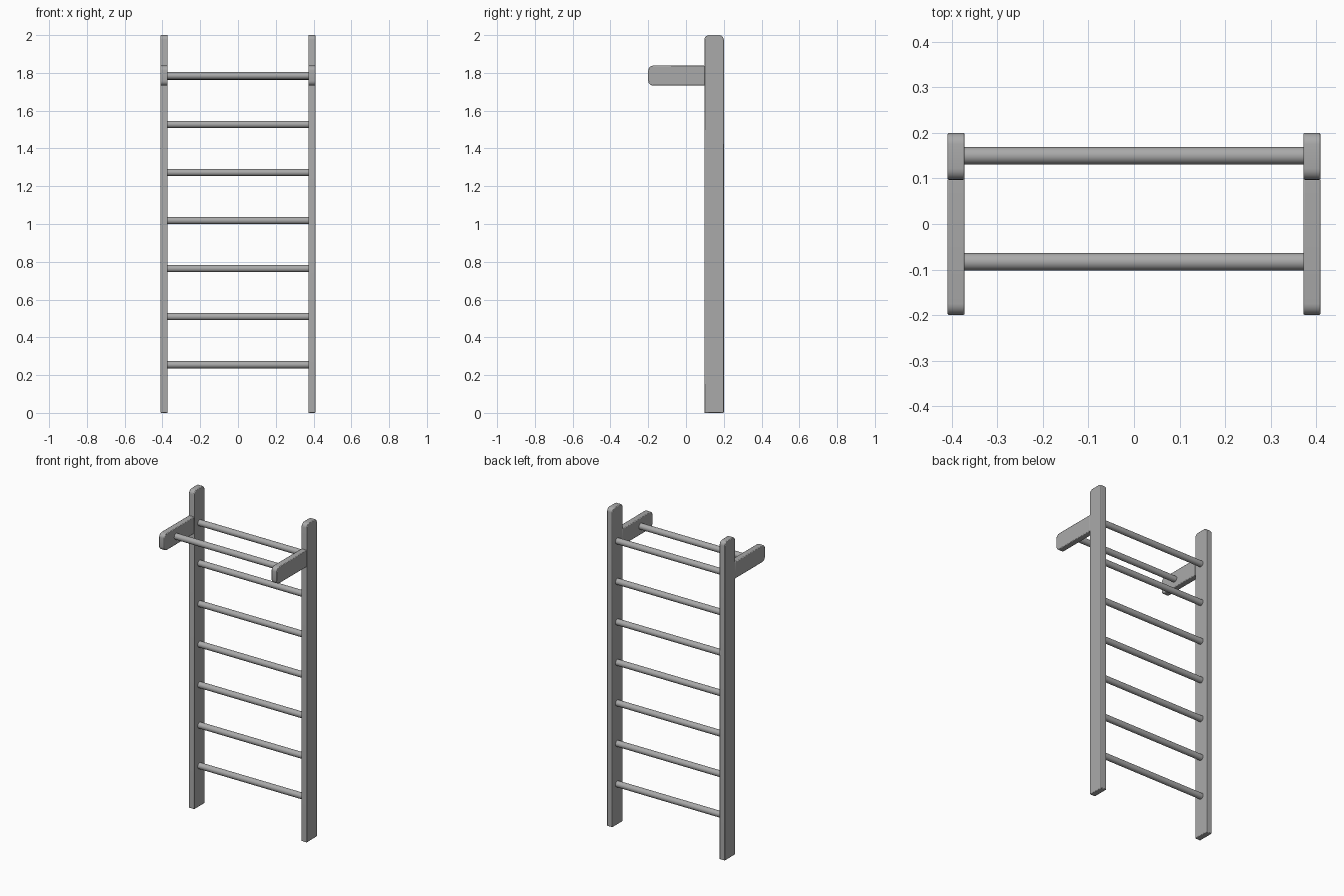
import bpy, bmesh, math
from mathutils import Matrix

if "Cube" in bpy.data.objects:
    bpy.data.objects.remove(bpy.data.objects["Cube"], do_unlink=True)

grey = bpy.data.materials.new("plain grey")
grey.use_nodes = True
GREY = (0.4, 0.4, 0.4, 1)
grey.diffuse_color = GREY
grey.node_tree.nodes["Principled BSDF"].inputs["Base Color"].default_value = GREY


def finish(bm, name):
    mesh = bpy.data.meshes.new(name)
    bm.to_mesh(mesh)
    bm.free()
    mesh.materials.append(grey)
    obj = bpy.data.objects.new(name, mesh)
    bpy.context.collection.objects.link(obj)
    bpy.ops.object.select_all(action='DESELECT')
    obj.select_set(True)
    bpy.context.view_layer.objects.active = obj
    bpy.ops.object.shade_smooth_by_angle(angle=math.radians(40))
    return obj


def board(name, x, y0, y1, z0, z1, is_rounded):
    """Flat board whose corner edges chosen by is_rounded(y, z) are rounded."""
    bm = bmesh.new()
    size = Matrix.Diagonal((0.038, y1 - y0, z1 - z0, 1))
    place = Matrix.Translation((x, (y0 + y1) / 2, (z0 + z1) / 2))
    bmesh.ops.create_cube(bm, size=1, matrix=place @ size)
    corners = [e for e in bm.edges
               if abs(e.verts[0].co.x - e.verts[1].co.x) > 0.01
               and is_rounded(e.verts[0].co.y, e.verts[0].co.z)]
    bmesh.ops.bevel(bm, geom=corners, offset=0.025, segments=5,
                    profile=0.5, affect='EDGES')
    obj = finish(bm, name)
    # Slightly softened edges
    soft = obj.modifiers.new("soft edges", 'BEVEL')
    soft.width = 0.004
    soft.segments = 2
    soft.limit_method = 'ANGLE'
    soft.angle_limit = math.radians(50)


def rung(name, y, z):
    bm = bmesh.new()
    bmesh.ops.create_cone(bm, cap_ends=True, segments=24, radius1=0.019,
                          radius2=0.019, depth=0.76,
                          matrix=Matrix.Translation((0, y, z))
                          @ Matrix.Rotation(math.pi / 2, 4, 'Y'))
    finish(bm, name)


# Side uprights and the arms reaching forward
for side, x in (("left", 0.391), ("right", -0.391)):
    board(side + "_upright", x, 0.097, 0.2, 0, 2, lambda y, z: z > 1)
    board(side + "_arm", x, -0.2, 0.1, 1.733, 1.838, lambda y, z: y < 0)

# Ladder rungs and the forward pull-up bar
for i in range(7):
    rung(f"rung_{i + 1}", 0.15, 0.255 + i * 0.2545)
rung("front_bar", -0.083, 1.785)
